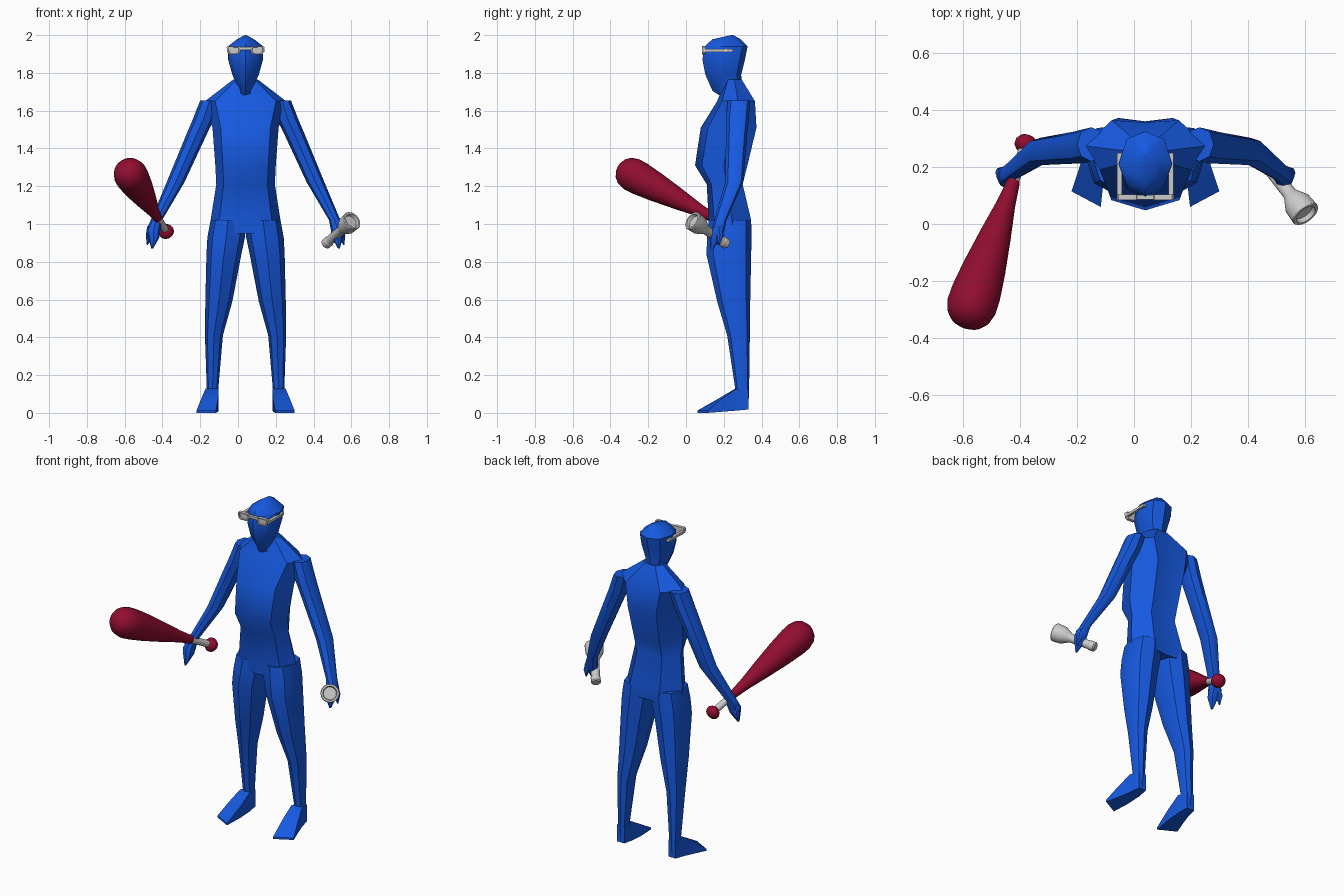
import bpy, bmesh, math
from mathutils import Vector

CX = 0.04  # the figure's own centre line


def material(name, rgb):
    m = bpy.data.materials.new(name)
    m.diffuse_color = (*rgb, 1)
    return m


BLUE = material("blue", (0.008, 0.1, 0.75))
RED = material("dark_red", (0.28, 0.004, 0.03))


def finish(name, bm, mat=None, angle=40):
    bmesh.ops.recalc_face_normals(bm, faces=bm.faces)
    me = bpy.data.meshes.new(name)
    bm.to_mesh(me)
    bm.free()
    ob = bpy.data.objects.new(name, me)
    bpy.context.collection.objects.link(ob)
    if mat:
        me.materials.append(mat)
    bpy.ops.object.select_all(action='DESELECT')
    ob.select_set(True)
    bpy.context.view_layer.objects.active = ob
    bpy.ops.object.shade_smooth_by_angle(angle=math.radians(angle))
    return ob


def loft(name, rings, mat=None, angle=40):
    bm = bmesh.new()
    vs = [[bm.verts.new(p) for p in r] for r in rings]
    n = len(vs[0])
    for a, b in zip(vs, vs[1:]):
        for i in range(n):
            j = (i + 1) % n
            bm.faces.new((a[i], a[j], b[j], b[i]))
    bm.faces.new(vs[0])
    bm.faces.new(vs[-1])
    return finish(name, bm, mat, angle)


def ring(z, x0, x1, y0, y1, half):
    # closed 8-point section from a half outline of (side, depth) fractions
    c, w = (x0 + x1) / 2, (x1 - x0) / 2
    pts = half + [(-a, b) for a, b in half[-2:0:-1]]
    return [(CX + c + a * w, y0 + b * (y1 - y0), z) for a, b in pts]


TRUNK = [(0, 0), (0.75, 0.13), (1, 0.55), (0.55, 1), (0, 0.96)]
OVAL = [(0, 0), (0.72, 0.15), (1, 0.5), (0.72, 0.88), (0, 1)]
SKULL = [(0, 0), (0.7, 0.17), (1, 0.5), (0.7, 0.88), (0, 1)]

# torso: height, half width, front y, back y
loft("torso", [ring(z, -w, w, f, b, TRUNK) for z, w, f, b in [
    (0.95, 0.19, 0.125, 0.34), (1.02, 0.185, 0.12, 0.345), (1.21, 0.155, 0.11, 0.30),
    (1.31, 0.16, 0.048, 0.325), (1.51, 0.175, 0.078, 0.373), (1.65, 0.215, 0.165, 0.365),
    (1.765, 0.065, 0.21, 0.295)]], BLUE)

# head and neck
loft("head", [ring(z, -w, w, f, b, SKULL) for z, w, f, b in [
    (1.66, 0.05, 0.21, 0.31), (1.705, 0.03, 0.14, 0.30), (1.79, 0.07, 0.103, 0.292),
    (1.87, 0.092, 0.087, 0.312), (1.94, 0.094, 0.098, 0.326),
    (1.978, 0.045, 0.14, 0.29), (2.0, 0.004, 0.24, 0.25)]], BLUE)

for s, side in ((-1, "right"), (1, "left")):
    def flip(rings):
        return [[(CX + s * (x - CX), y, z) for x, y, z in r] for r in rings]

    # leg: height, inner, outer, front, back
    loft(side + "_leg", flip([ring(z, *r, OVAL) for z, *r in [
        (1.02, 0, 0.185, 0.12, 0.345), (0.93, 0.003, 0.202, 0.112, 0.347),
        (0.84, 0.022, 0.207, 0.108, 0.345), (0.59, 0.07, 0.213, 0.165, 0.34),
        (0.41, 0.12, 0.215, 0.218, 0.338), (0.12, 0.145, 0.205, 0.262, 0.334),
        (0.02, 0.145, 0.205, 0.262, 0.33)]]), BLUE)

    # foot: wedge sections from heel to toe (inner x, outer x, inner y, outer y, top)
    loft(side + "_foot", flip([
        [(CX + a, ya, bot), (CX + b, yb, bot), (CX + b, yb, top), (CX + a, ya, top)]
        for a, b, ya, yb, bot, top in [
            (0.15, 0.20, 0.33, 0.33, 0.018, 0.12), (0.143, 0.212, 0.26, 0.265, 0.012, 0.128),
            (0.145, 0.235, 0.17, 0.19, 0.006, 0.075), (0.157, 0.26, 0.06, 0.115, 0, 0.012)]]), BLUE)

    # arm and hand: height, centre x, centre y, radii
    def limb(rows):
        return flip([ring(z, x - rx, x + rx, y - ry, y + ry, OVAL) for z, x, y, rx, ry in rows])

    loft(side + "_arm", limb([
        (1.655, 0.19, 0.28, 0.05, 0.06), (1.55, 0.225, 0.272, 0.056, 0.06),
        (1.48, 0.257, 0.268, 0.054, 0.056), (1.22, 0.371, 0.255, 0.047, 0.048),
        (1.02, 0.472, 0.182, 0.03, 0.032), (0.97, 0.488, 0.168, 0.037, 0.036),
        (0.93, 0.486, 0.155, 0.03, 0.03), (0.87, 0.494, 0.137, 0.005, 0.008)]), BLUE)
    loft(side + "_thumb", limb([
        (0.99, 0.49, 0.17, 0.03, 0.025), (0.94, 0.508, 0.18, 0.02, 0.02),
        (0.89, 0.52, 0.172, 0.003, 0.004)]), BLUE)


def turned(name, start, axis, profile, mat=None, n=24, angle=40):
    # lathe a (distance, radius) profile about an axis
    axis = Vector(axis).normalized()
    u = axis.orthogonal().normalized()
    v = axis.cross(u)
    return loft(name, [[Vector(start) + axis * t + r * (
        u * math.cos(2 * math.pi * i / n) + v * math.sin(2 * math.pi * i / n))
        for i in range(n)] for t, r in profile], mat, angle)


# bat
BAT, DIR = (-0.38, 0.28, 0.96), (-0.195, -0.58, 0.31)
turned("bat_knob", BAT, DIR, [(-0.032, 0.012), (-0.024, 0.03), (-0.008, 0.04), (0.008, 0.04),
                              (0.022, 0.03), (0.03, 0.018)], RED)
turned("bat_grip", BAT, DIR, [(0.0, 0.02), (0.165, 0.02)])
turned("bat_barrel", BAT, DIR, [(0.155, 0.023), (0.25, 0.034), (0.38, 0.056), (0.52, 0.077),
                                (0.62, 0.088), (0.67, 0.089), (0.71, 0.078), (0.735, 0.058),
                                (0.75, 0.03), (0.753, 0.005)], RED)

# torch with a recessed lens
turned("torch", (0.468, 0.21, 0.897), (0.135, -0.175, 0.12), [
    (-0.01, 0.022), (-0.004, 0.028), (0.025, 0.028), (0.03, 0.025), (0.15, 0.025), (0.16, 0.03),
    (0.2, 0.05), (0.25, 0.053), (0.255, 0.05), (0.255, 0.04), (0.238, 0.036)], angle=30)


def box(name, x0, x1, y0, y1, z0, z1):
    loft(name, [[(x0, y0, z), (x1, y0, z), (x1, y1, z), (x0, y1, z)] for z in (z0, z1)])


# glasses: rimmed lenses, bridge and temples
for s, side in ((-1, "right"), (1, "left")):
    outline = [(0.026, 1.932), (0.03, 1.907), (0.042, 1.898), (0.085, 1.898), (0.096, 1.908),
               (0.1, 1.936), (0.094, 1.942), (0.032, 1.94)]
    mx, mz = 0.063, 1.92

    def edge(k, y):
        return [(CX + s * (mx + (x - mx) * k), y, mz + (z - mz) * k) for x, z in outline]
    loft(side + "_lens", [edge(1, 0.104), edge(1, 0.084), edge(0.78, 0.084), edge(0.75, 0.092)],
         angle=30)
    a, b = sorted((CX + s * 0.082, CX + s * 0.099))
    box(side + "_temple", a, b, 0.095, 0.25, 1.911, 1.926)
box("bridge", CX - 0.035, CX + 0.035, 0.086, 0.102, 1.922, 1.936)
